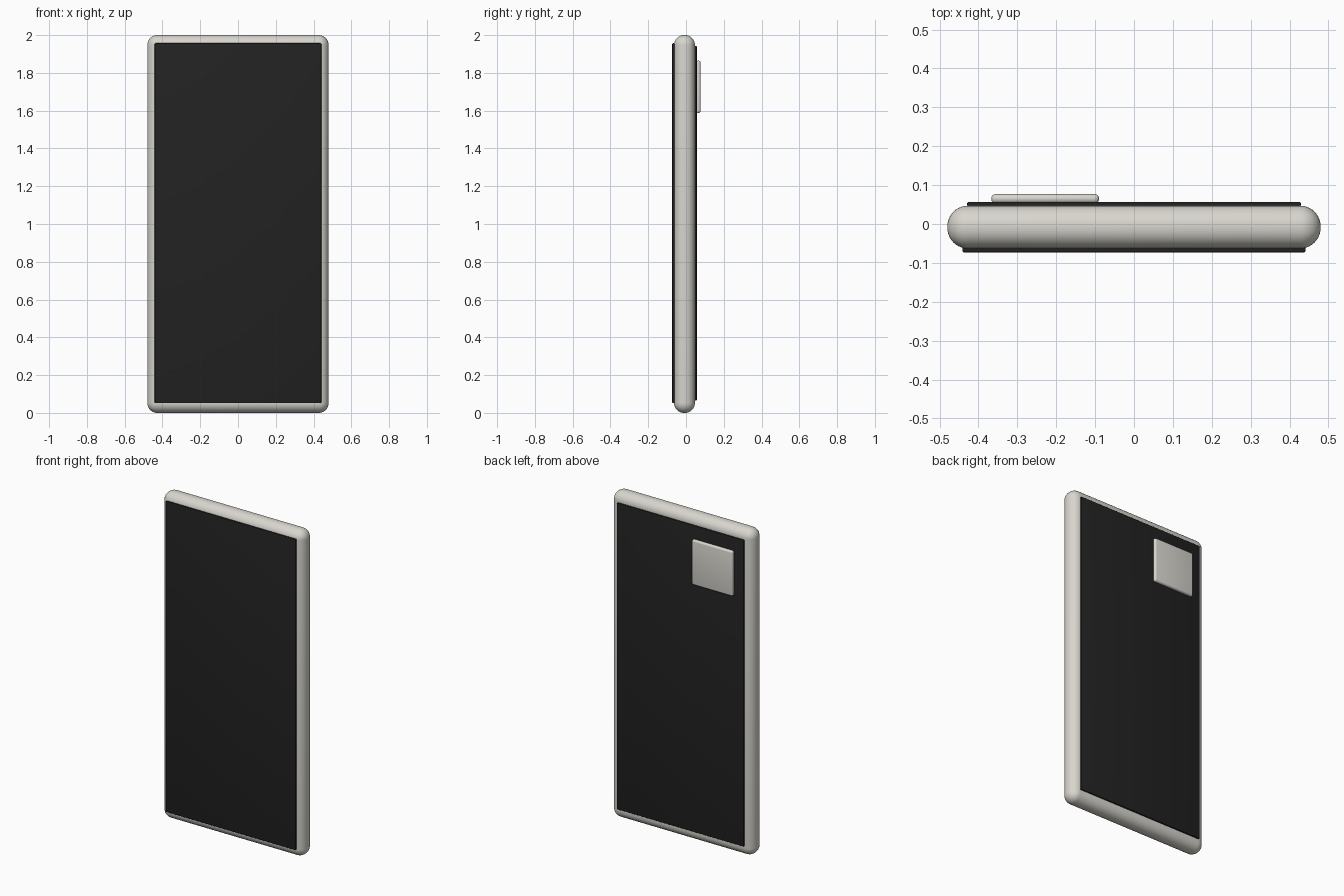
import bpy, math

if "Cube" in bpy.data.objects:
    bpy.data.objects.remove(bpy.data.objects["Cube"])


def material(name, rgb):
    m = bpy.data.materials.new(name)
    m.diffuse_color = (*rgb, 1)
    m.use_nodes = True
    m.node_tree.nodes["Principled BSDF"].inputs["Base Color"].default_value = m.diffuse_color
    return m


SILVER = material("warm silver", (0.69, 0.67, 0.62))
BLACK = material("glass black", (0.016, 0.016, 0.016))


def rounded_box(name, lo, hi, radius, segments, mat):
    """Box between two corners with all edges rounded."""
    bpy.ops.mesh.primitive_cube_add(size=1, location=[(a + b) / 2 for a, b in zip(lo, hi)])
    ob = bpy.context.object
    ob.name = name
    ob.scale = [b - a for a, b in zip(lo, hi)]
    bpy.ops.object.transform_apply(location=False, rotation=False, scale=True)
    ob.data.materials.append(mat)
    bev = ob.modifiers.new("Round", 'BEVEL')
    bev.width = radius
    bev.segments = segments
    bev.limit_method = 'NONE'
    bpy.ops.object.modifier_apply(modifier=bev.name)
    bpy.ops.object.shade_smooth_by_angle(angle=math.radians(35))
    return ob


# Metal frame with fully rounded rim
rounded_box("body", (-0.48, -0.063, 0), (0.48, 0.047, 2), 0.053, 10, SILVER)

# Front screen and back glass panels
rounded_box("screen", (-0.441, -0.073, 0.052), (0.441, -0.06, 1.957), 0.004, 3, BLACK)
rounded_box("back_glass", (-0.429, 0.044, 0.065), (0.429, 0.057, 1.943), 0.004, 3, BLACK)

# Raised camera block on the back
rounded_box("camera_block", (-0.367, 0.053, 1.588), (-0.09, 0.077, 1.865), 0.011, 4, SILVER)
